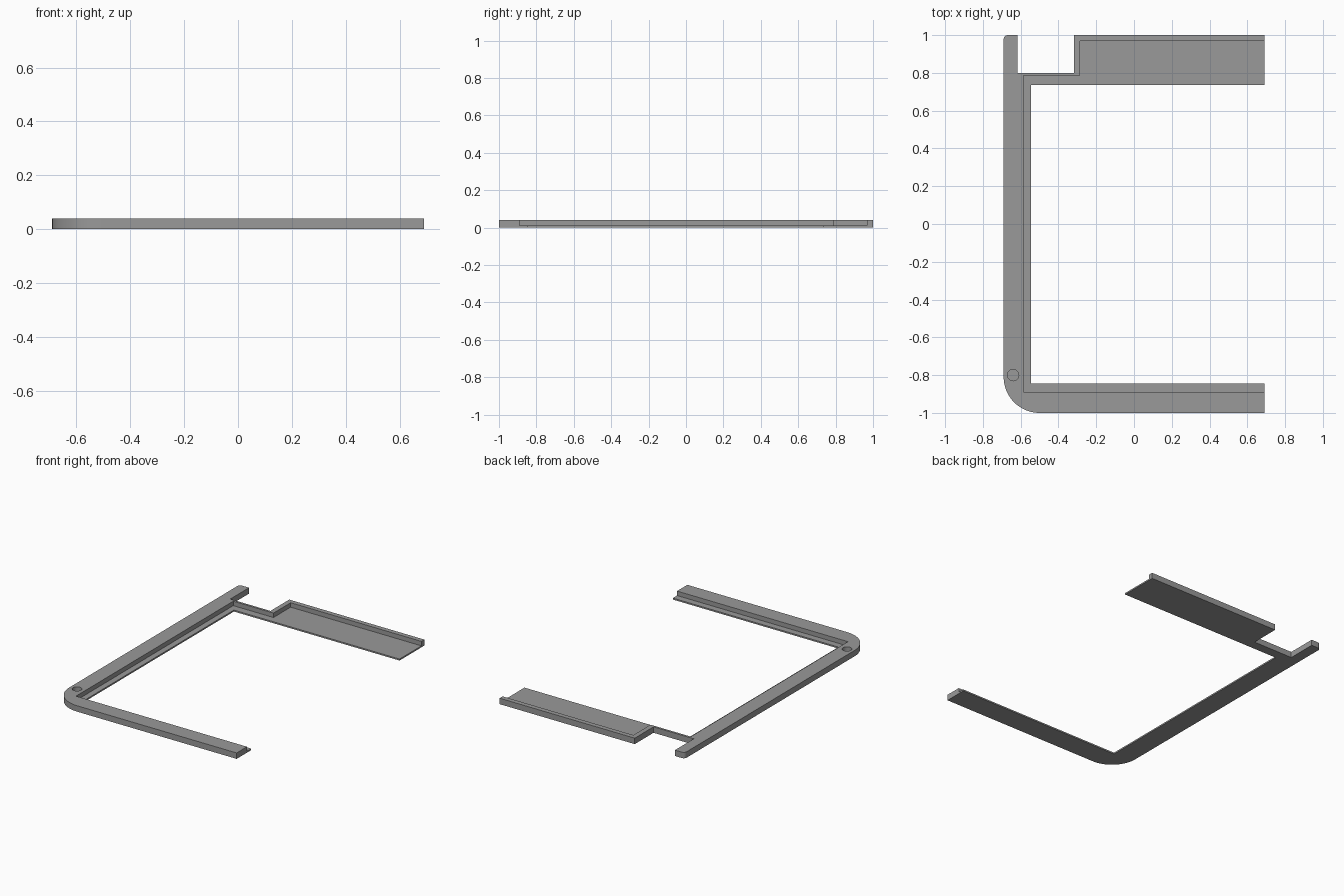
import bpy, bmesh, math

if "Cube" in bpy.data.objects:
    bpy.data.objects.remove(bpy.data.objects["Cube"])


def arc(cx, cy, r, a0, a1, n):
    """Points along a circular arc, angles in degrees."""
    angles = [math.radians(a0 + (a1 - a0) * i / n) for i in range(n + 1)]
    return [(cx + r * math.cos(a), cy + r * math.sin(a)) for a in angles]


def prism(name, points, z0, z1):
    """Solid made by extruding a flat outline from z0 up to z1."""
    bm = bmesh.new()
    face = bm.faces.new([bm.verts.new((x, y, z0)) for x, y in points])
    top = bmesh.ops.extrude_face_region(bm, geom=[face])["geom"]
    verts = [v for v in top if isinstance(v, bmesh.types.BMVert)]
    bmesh.ops.translate(bm, verts=verts, vec=(0, 0, z1 - z0))
    bmesh.ops.recalc_face_normals(bm, faces=bm.faces)
    mesh = bpy.data.meshes.new(name)
    bm.to_mesh(mesh)
    bm.free()
    obj = bpy.data.objects.new(name, mesh)
    bpy.context.collection.objects.link(obj)
    return obj


def cut(target, cutter):
    """Subtract the cutter from the target, then remove the cutter."""
    cutter.hide_render = True
    mod = target.modifiers.new("cut", "BOOLEAN")
    mod.operation, mod.solver, mod.object = "DIFFERENCE", "EXACT", cutter
    bpy.context.view_layer.objects.active = target
    bpy.ops.object.modifier_apply(modifier=mod.name)
    bpy.data.objects.remove(cutter)


W, H, FLOOR = 0.69, 0.04, 0.01

# Open frame: outer edge with rounded corners, then the inner opening
outline = [(W, -0.845), (-0.545, -0.845), (-0.545, 0.735), (W, 0.735),
           (W, 1.0), (-0.318, 1.0), (-0.318, 0.80), (-0.618, 0.80), (-0.618, 1.0)]
outline += arc(-W + 0.022, 0.978, 0.022, 90, 180, 6)
outline += arc(-W + 0.19, -0.81, 0.19, 180, 270, 24)
outline += [(W, -1.0)]
frame = prism("frame", outline, 0, H)

# Recess that leaves a thin ledge inside the raised rim
recess = [(W + 0.2, -0.89), (-0.585, -0.89), (-0.585, 0.785),
          (-0.285, 0.785), (-0.285, 0.968), (W + 0.2, 0.968)]
cut(frame, prism("recess_cutter", recess, FLOOR, H + 0.1))

# Blind round hole near the rounded corner
hole = arc(-0.64, -0.80, 0.03, 0, 360, 32)[:-1]
cut(frame, prism("hole_cutter", hole, FLOOR, H + 0.1))

# Single grey material
grey = bpy.data.materials.new("grey")
grey.diffuse_color = (0.32, 0.32, 0.32, 1)
grey.use_nodes = True
grey.node_tree.nodes["Principled BSDF"].inputs["Base Color"].default_value = grey.diffuse_color
frame.data.materials.clear()
frame.data.materials.append(grey)
for p in frame.data.polygons:
    p.material_index = 0

bpy.ops.object.select_all(action="DESELECT")
frame.select_set(True)
bpy.context.view_layer.objects.active = frame
bpy.ops.object.shade_smooth_by_angle(angle=math.radians(30))
